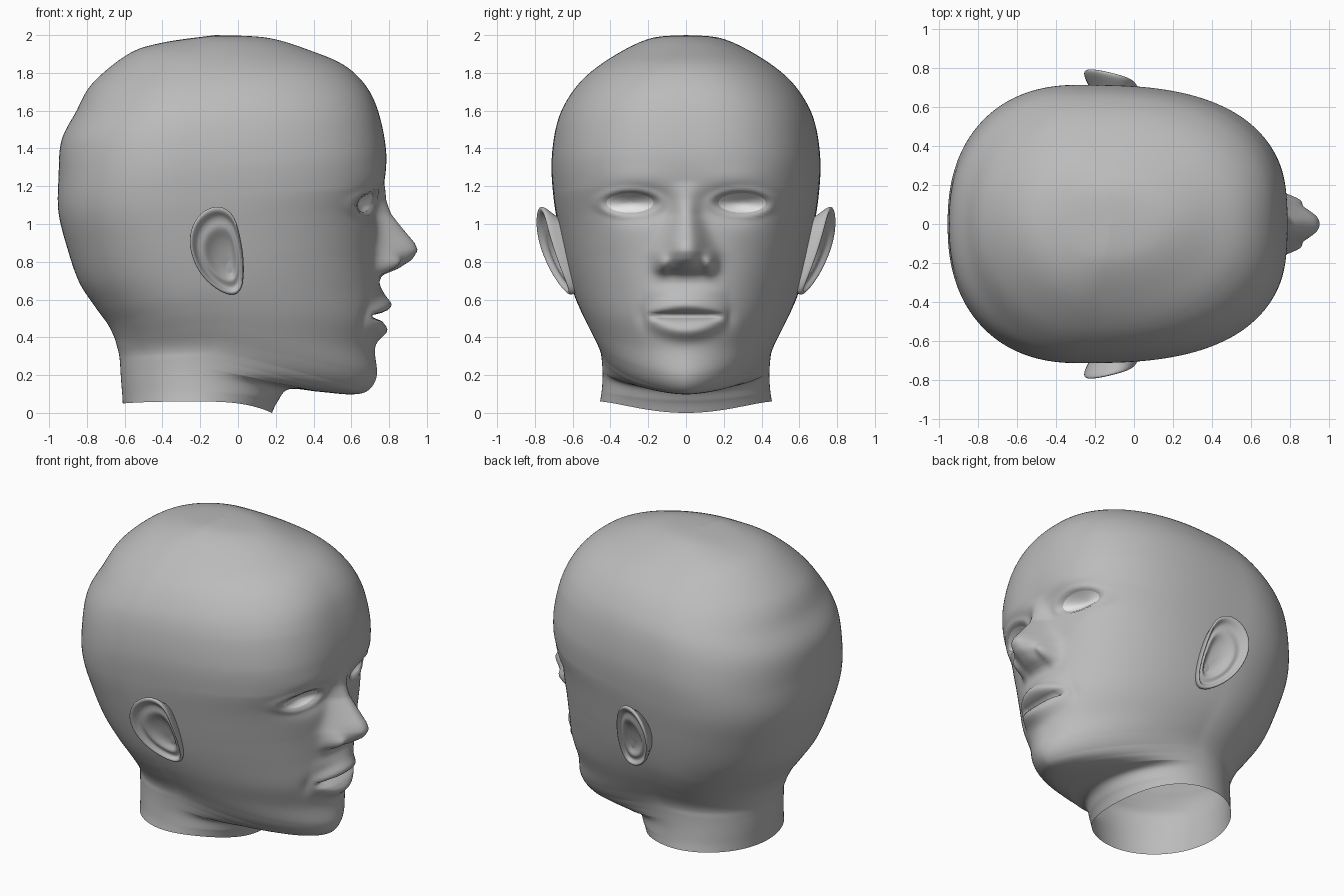
import bpy, bmesh
from math import sin, cos, pi, exp
from mathutils import Vector
from mathutils.bvhtree import BVHTree

if "Cube" in bpy.data.objects:
    bpy.data.objects.remove(bpy.data.objects["Cube"])


def material(name, value):
    mat = bpy.data.materials.new(name)
    mat.use_nodes = True
    colour = (value, value, value, 1)
    mat.diffuse_color = colour
    mat.node_tree.nodes["Principled BSDF"].inputs["Base Color"].default_value = colour
    return mat


skin = material("grey skin", 0.5)
white = material("eye white", 0.85)


def make_object(name, bm, mat):
    bmesh.ops.remove_doubles(bm, verts=bm.verts, dist=0.00005)
    bmesh.ops.recalc_face_normals(bm, faces=bm.faces)
    mesh = bpy.data.meshes.new(name)
    bm.to_mesh(mesh)
    bm.free()
    for poly in mesh.polygons:
        poly.use_smooth = True
    mesh.materials.append(mat)
    obj = bpy.data.objects.new(name, mesh)
    bpy.context.collection.objects.link(obj)
    return obj


def skin_rings(rings):
    # Join closed rings of equal length with quads
    bm = bmesh.new()
    rows = [[bm.verts.new(p) for p in ring] for ring in rings]
    for a, b in zip(rows, rows[1:]):
        for i in range(len(a)):
            j = (i + 1) % len(a)
            bm.faces.new((a[i], a[j], b[j], b[i]))
    return bm


def add_mirror(obj):
    mod = obj.modifiers.new("other side", "MIRROR")
    mod.use_axis = (False, True, False)


def bump(v, centre, width):
    return exp(-((v - centre) / width) ** 2)


def clamp(v):
    return max(0.0, min(1.0, v))


def catmull(points, k, t):
    last = len(points) - 1
    p = [points[max(0, min(last, k + i))] for i in (-1, 0, 1, 2)]
    return [b + 0.5 * t * (c - a + t * (2*a - 5*b + 4*c - d + t * (3*(b - c) + d - a)))
            for a, b, c, d in zip(*p)]


# Tilted head sections: front x, z / side x, half width, z / back x, z
SECTIONS = [
    (-.12, 2, -.12, 0, 2, -.12, 2),
    (.16, 1.985, -.15, .19, 1.982, -.4, 1.96),
    (.4, 1.912, -.17, .38, 1.89, -.58, 1.9),
    (.57, 1.835, -.2, .54, 1.765, -.77, 1.745),
    (.685, 1.72, -.25, .64, 1.63, -.86, 1.59),
    (.75, 1.57, -.27, .69, 1.5, -.935, 1.44),
    (.785, 1.37, -.28, .712, 1.32, -.95, 1.25),
    (.77, 1.2, -.28, .7, 1.13, -.95, 1.06),
    (.745, 1.05, -.25, .67, .95, -.9, .86),
    (.74, .85, -.22, .635, .78, -.84, .69),
    (.745, .68, -.19, .6, .65, -.755, .56),
    (.75, .5, -.16, .56, .55, -.69, .47),
    (.725, .34, -.13, .515, .46, -.655, .4),
    (.735, .2, -.12, .475, .385, -.64, .35),
    (.69, .12, -.13, .455, .335, -.63, .31),
    (.6, .098, -.16, .447, .29, -.625, .27),
    (.43, .112, -.18, .443, .24, -.622, .22),
    (.27, .125, -.2, .442, .18, -.618, .16),
    (.21, .06, -.21, .447, .11, -.613, .1),
    (.18, 0, -.22, .455, .06, -.61, .05),
]
# Squareness of the front half of each section
SQUARE = [2, 2, 2.1, 2.2, 2.4, 2.6, 2.7, 2.75, 2.6, 2.4, 2.25, 2.1, 1.95, 1.8, 1.7, 1.7,
          1.8, 1.9, 2, 2]
# Nose height above the face, from brow down to lip
NOSE = [(1.22, 0), (1.13, .03), (1.05, .07), (.97, .135), (.9, .195), (.86, .212),
        (.81, .18), (.76, .1), (.73, .02), (.69, 0)]
EYE = (.297, 1.112, .125, .052)


def nose_height(z):
    for (za, ha), (zb, hb) in zip(NOSE, NOSE[1:]):
        if zb <= z <= za:
            t = (za - z) / (za - zb)
            return ha + (hb - ha) * t
    return 0.0


def face_relief(y, z):
    y = abs(y)
    # Nose ridge and nostril wings
    width = .065 + .055 * clamp((1.05 - z) / .2)
    d = nose_height(z) * exp(-(y / width) ** 2.4)
    d += .065 * bump(y, .125, .036) * bump(z, .79, .05)
    # Eye sockets, brows and eyelids
    d -= .062 * bump(y, .25, .15) * bump(z, 1.105, .08)
    d += .012 * bump(y, .28, .18) * bump(z, 1.23, .07)
    r = (((y - EYE[0]) / EYE[2]) ** 2 + ((z - EYE[1]) / EYE[3]) ** 2) ** .5
    d += .015 * bump(r, 1.3, .28) - .022 * bump(r, 0, .85)
    # Arched lips with a parted mouth
    m = clamp(1 - (y / .23) ** 2)
    d += m * (.06 * bump(z, .525 + .045 * m, .042) + .02 * bump(z, .63, .045))
    d += m * .05 * bump(z, .505 - .07 * m, .046)
    d -= .07 * clamp(2 * m - .4) * bump(z, .512, .014)
    d -= .012 * bump(y, .23, .04) * bump(z, .51, .06)
    return d


# Head and neck
COLUMNS, STEPS = 200, 12
rings = []
for k in range(len(SECTIONS) - 1):
    for step in range(STEPS + (k == len(SECTIONS) - 2)):
        t = step / STEPS
        fx, fz, sx, w, sz, bx, bz = catmull(SECTIONS, k, t)
        n_front = SQUARE[k] + (SQUARE[k + 1] - SQUARE[k]) * t
        n_back = 2 + .3 * bump(sz, 1.2, .45)
        droop = 1 + 2 * clamp((.24 - sz) / .18)
        ring = []
        for i in range(COLUMNS):
            a = 2 * pi * i / COLUMNS
            a -= .6 * sin(a)
            c, s = cos(a), sin(a)
            n = n_front if c > 0 else n_back
            r = (abs(c) ** n + abs(s) ** n) ** (-1 / n)
            u = abs(r * c)
            ex, ez = (fx, fz) if c > 0 else (bx, bz)
            x, y, z = sx + (ex - sx) * u, w * r * s, sz + (ez - sz) * u ** droop
            if x > .35 and .25 < z < 1.5:
                x += face_relief(y, z)
            ring.append((x, y, z))
        rings.append(ring)
head_mesh = skin_rings(rings)
tree = BVHTree.FromBMesh(head_mesh)
make_object("head", head_mesh, skin)

# Eyes: thin almond plates laid in the sockets
rings = []
for scale in (1, .8, .6, .4, .2, 0):
    ring = []
    for i in range(24):
        a = 2 * pi * i / 24
        y, z = EYE[0] + EYE[2] * scale * cos(a), EYE[1] + EYE[3] * scale * sin(a)
        hit = tree.ray_cast(Vector((2, y, z)), Vector((-1, 0, 0)))[0]
        ring.append((hit.x + .005, y, z))
    rings.append(ring)
add_mirror(make_object("eyes", skin_rings(rings), white))

# Ears: outline stepped inward through rim, fold and hollow
OUTLINE = [(-.265, .88), (-.245, 1), (-.18, 1.075), (-.1, 1.1), (-.025, 1.06), (.01, .95),
           (.035, .79), (.025, .65), (-.03, .615), (-.12, .655), (-.21, .74)]
LEVELS = [(.7, -.12), (.85, -.06), (1, -.015), (1.02, .008), (.92, .012), (.84, -.02),
          (.72, -.024), (.6, -.016), (.44, -.046), (.22, -.058), (0, -.058)]
rings = []
for scale, lift in LEVELS:
    ring = []
    shift = .04 * clamp(1 - scale)
    for ox, oz in OUTLINE:
        x, z = -.1 + shift + (ox + .1) * scale, .85 - shift + (oz - .85) * scale
        y = .72 + .25 * (z - .85) - .5 * (z - .9) ** 2 - .25 * (x + .1) + lift
        ring.append((x, y, z))
    rings.append(ring)
ears = make_object("ears", skin_rings(rings), skin)
add_mirror(ears)
smooth = ears.modifiers.new("smooth", "SUBSURF")
smooth.levels = smooth.render_levels = 2
